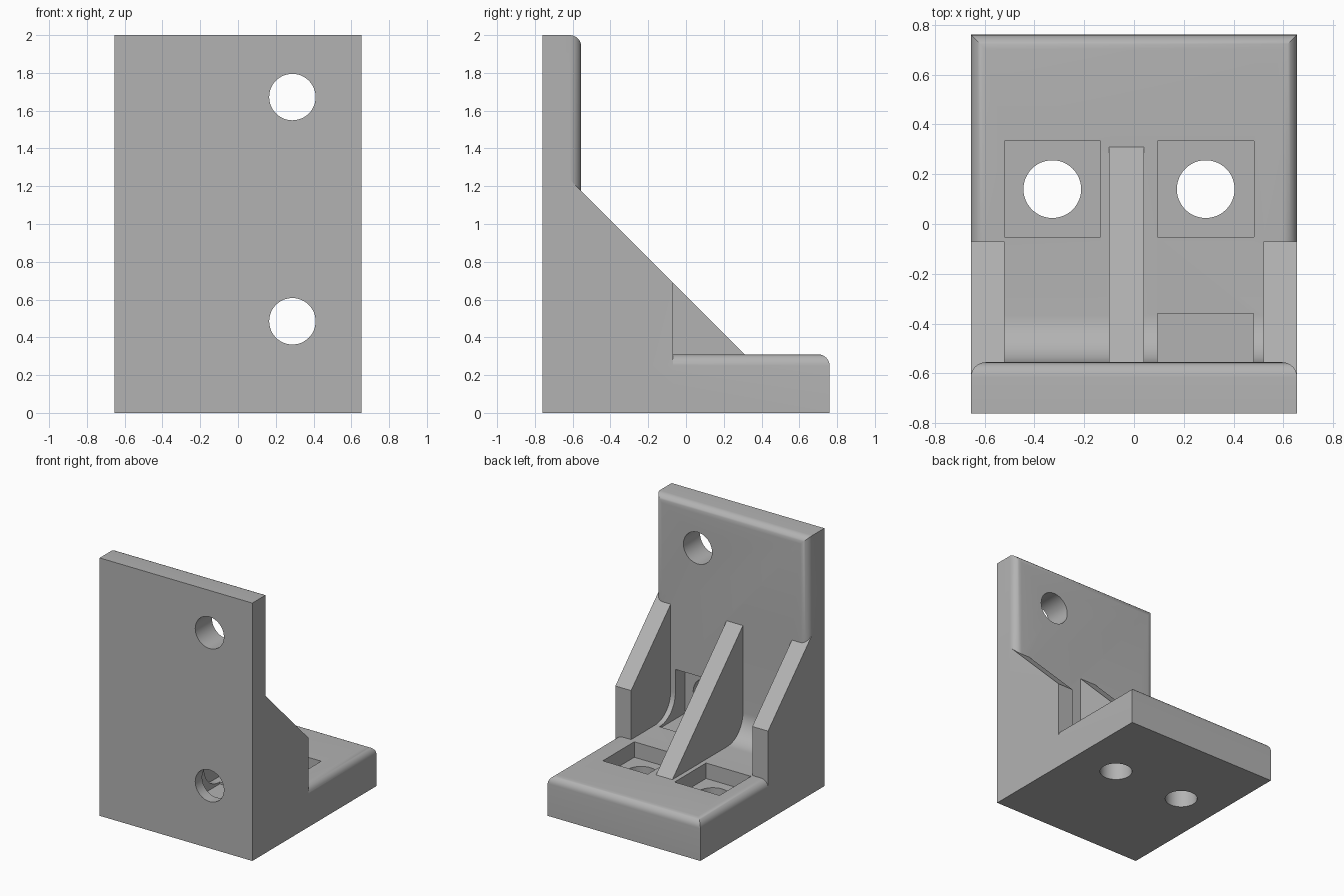
import bpy
import bmesh
from math import cos, sin, pi, radians

cube = bpy.data.objects.get("Cube")
if cube:
    bpy.data.objects.remove(cube, do_unlink=True)

W, D = 0.655, 0.76          # half width, half depth
WALL, FLOOR = -0.555, 0.31  # inner wall face, base top
ROUND = 0.06

grey = bpy.data.materials.new("bracket grey")
grey.use_nodes = True
grey.diffuse_color = (0.45, 0.45, 0.45, 1)
grey.node_tree.nodes["Principled BSDF"].inputs["Base Color"].default_value = (0.45, 0.45, 0.45, 1)


def to_object(name, bm):
    bmesh.ops.recalc_face_normals(bm, faces=bm.faces)
    mesh = bpy.data.meshes.new(name)
    bm.to_mesh(mesh)
    bm.free()
    mesh.materials.append(grey)
    ob = bpy.data.objects.new(name, mesh)
    bpy.context.collection.objects.link(ob)
    return ob


def prism(name, x0, x1, profile, rounded=None):
    """Extrude a (y, z) profile along x and round the edges chosen by a rule."""
    bm = bmesh.new()
    ends = [[bm.verts.new((x, y, z)) for y, z in profile] for x in (x0, x1)]
    bm.faces.new(ends[0])
    bm.faces.new(ends[1])
    for i in range(len(profile)):
        j = (i + 1) % len(profile)
        bm.faces.new((ends[0][i], ends[0][j], ends[1][j], ends[1][i]))
    if rounded:
        edges = [e for e in bm.edges if all(rounded(v.co) for v in e.verts)
                 and rounded((e.verts[0].co + e.verts[1].co) / 2, True)]
        bmesh.ops.bevel(bm, geom=edges, offset=ROUND, segments=8, profile=0.5,
                        affect='EDGES', clamp_overlap=True)
    return to_object(name, bm)


def box(name, x0, x1, y0, y1, z0, z1, rounded=None):
    return prism(name, x0, x1, [(y0, z0), (y1, z0), (y1, z1), (y0, z1)], rounded)


def drill(name, x, y, z, radius, along_y=False):
    bm = bmesh.new()
    bmesh.ops.create_cone(bm, cap_ends=True, segments=48, radius1=radius,
                          radius2=radius, depth=0.8)
    ob = to_object(name, bm)
    ob.location = (x, y, z)
    if along_y:
        ob.rotation_euler.x = pi / 2
    return ob


def combine(target, other, operation):
    mod = target.modifiers.new(operation.lower(), 'BOOLEAN')
    mod.object = other
    mod.operation = operation
    mod.solver = 'EXACT'
    bpy.context.view_layer.objects.active = target
    bpy.ops.object.modifier_apply(modifier=mod.name)
    bpy.data.objects.remove(other, do_unlink=True)


# Which edges of the two plates are rounded
def base_edges(co, middle=False):
    on_top = co.z > FLOOR - 0.01
    return on_top and (not middle or co.y > -D + 0.01)


def wall_edges(co, middle=False):
    inner = co.y > WALL - 0.01
    return inner and (not middle or co.z > 0.01)


# Base and upright wall
bracket = box("angle_bracket", -W, W, -D, D, 0, FLOOR, base_edges)
wall = box("wall", -W, W, -D, WALL, 0, 2, wall_edges)

# Side gussets, centre rib and the inner corner fillet
slope = 0.62
side = [(-D, 0), (-0.07, 0), (-0.07, slope + 0.07), (-0.63, slope + 0.63), (-D, slope + 0.63)]
rib = [(-0.65, 0.2), (0.31, 0.2), (0.31, 0.31), (-0.6, slope + 0.6), (-0.65, slope + 0.6)]
r = 0.19
arc = [(WALL + r - r * cos(a), FLOOR + r - r * sin(a))
       for a in [i * pi / 32 for i in range(17)]]
fillet = [(-0.65, FLOOR + r)] + arc + [(WALL + r, 0.2), (-0.65, 0.2)]
parts = [wall,
         prism("left_gusset", 0.52, W, side),
         prism("right_gusset", -W, -0.52, side),
         prism("corner_fillet", -0.56, 0.56, fillet),
         prism("centre_rib", -0.10, 0.04, rib)]
for part in parts:
    combine(bracket, part, 'UNION')

# Square recesses and bolt holes
cutters = [box("wall_recess", 0.095, 0.48, -0.675, -0.36, 0.295, 0.68)]
for x in (-0.328, 0.288):
    cutters.append(box("base_recess", x - 0.193, x + 0.193, -0.053, 0.333, 0.19, 0.33))
    cutters.append(drill("base_hole", x, 0.14, 0, 0.116))
for z in (0.485, 1.672):
    cutters.append(drill("wall_hole", 0.288, -0.76, z, 0.123, True))
bpy.context.view_layer.update()
for cutter in cutters:
    combine(bracket, cutter, 'DIFFERENCE')

bpy.ops.object.select_all(action='DESELECT')
bracket.select_set(True)
bpy.context.view_layer.objects.active = bracket
bpy.ops.object.shade_smooth_by_angle(angle=radians(30))
